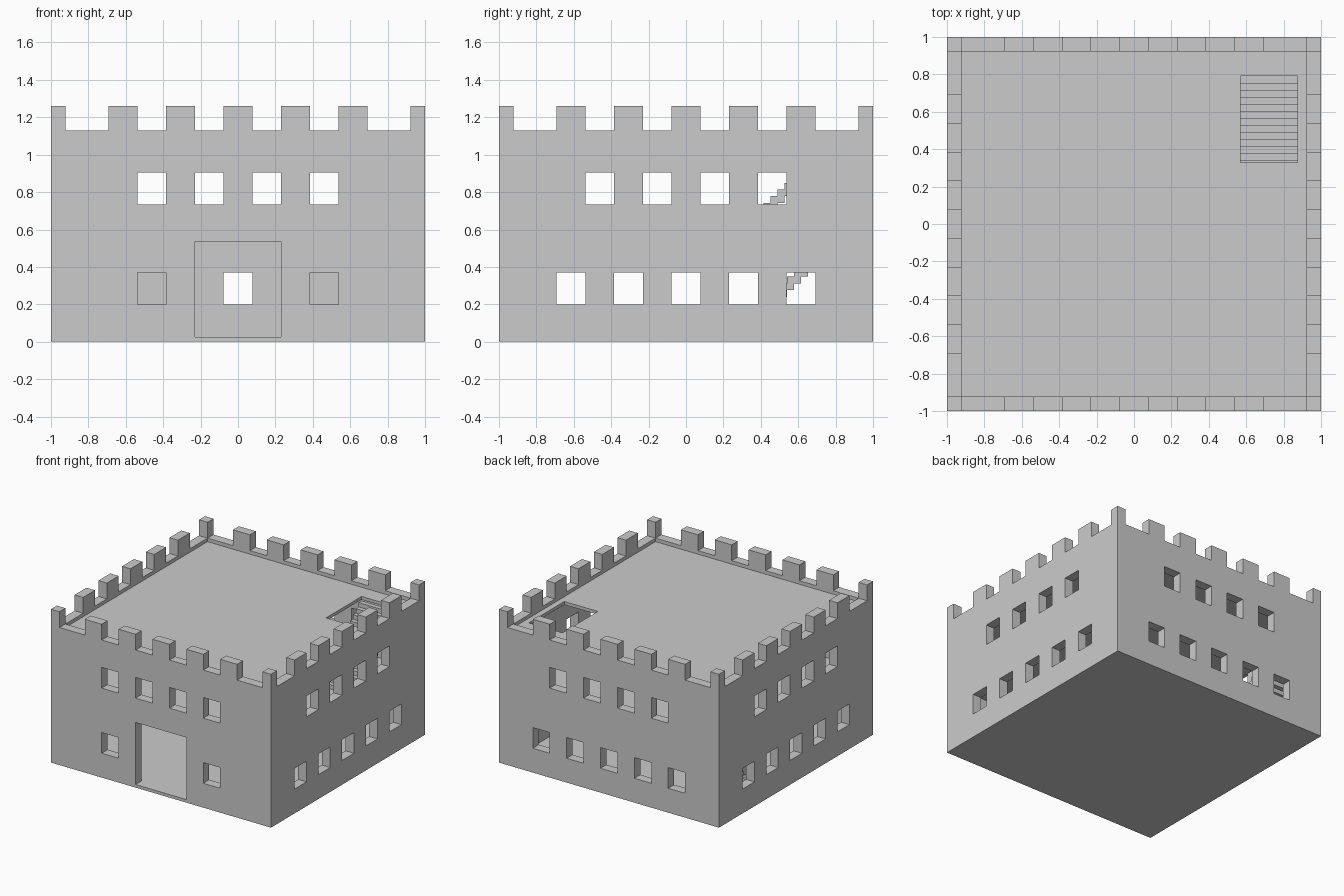
import bpy, bmesh
from mathutils import Matrix
from math import pi

cube = bpy.data.objects.get("Cube")
if cube:
    bpy.data.objects.remove(cube, do_unlink=True)

UNIT = 1 / 13                      # wall thickness, and half a window's width
INNER = 1 - UNIT
GROUND, STOREY, SLAB = 0.025, 0.538, 0.026
STEPS, RUN = 14, 0.0375
RISE = STOREY / (STEPS + 1)

stone = bpy.data.materials.new("grey_stone")
stone.use_nodes = True
stone.diffuse_color = (0.6, 0.6, 0.6, 1)
stone.node_tree.nodes["Principled BSDF"].inputs["Base Color"].default_value = (0.6, 0.6, 0.6, 1)


def finish(bm, name):
    bmesh.ops.remove_doubles(bm, verts=bm.verts[:], dist=0.0005)
    bmesh.ops.recalc_face_normals(bm, faces=bm.faces[:])
    mesh = bpy.data.meshes.new(name)
    bm.to_mesh(mesh)
    bm.free()
    mesh.materials.append(stone)
    obj = bpy.data.objects.new(name, mesh)
    bpy.context.collection.objects.link(obj)
    return obj


def plate(bm, us, vs, solid, place, open_ends=False):
    """Thick plate over a grid, with openings where solid(u, v) is false."""
    verts = {}

    def vert(i, j, k):
        if (i, j, k) not in verts:
            verts[i, j, k] = bm.verts.new(place(us[i], vs[j], k))
        return verts[i, j, k]

    def filled(i, j):
        if not 0 <= i < len(us) - 1:
            return open_ends
        if not 0 <= j < len(vs) - 1:
            return False
        return solid((us[i] + us[i + 1]) / 2, (vs[j] + vs[j + 1]) / 2)

    for i in range(len(us) - 1):
        for j in range(len(vs) - 1):
            if not filled(i, j):
                continue
            ring = [(i, j), (i + 1, j), (i + 1, j + 1), (i, j + 1)]
            for k in (0, 1):
                bm.faces.new([vert(a, b, k) for a, b in ring])
            sides = [(i, j - 1), (i + 1, j), (i, j + 1), (i - 1, j)]
            for n, side in enumerate(sides):
                if not filled(*side):
                    p, q = ring[n], ring[(n + 1) % 4]
                    bm.faces.new([vert(*p, 0), vert(*q, 0), vert(*q, 1), vert(*p, 1)])
    return list(verts.values())


# Outer walls: four mitred panels with windows, a doorway and battlements
def wall_rule(front):
    def solid(u, z):
        col = abs(u) / UNIT
        even = col < 1 or 3 < col < 5 or 7 < col < 9
        odd = 1 < col < 3 or 5 < col < 7
        if z > 1.13:
            return even or col > 12
        if 0.735 < z < 0.905:
            return not odd
        if front and col < 3 and GROUND < z < 0.535:
            return False
        if 0.2 < z < 0.37:
            return not (5 < col < 7 if front else even)
        return True
    return solid


half = [k * UNIT for k in (1, 3, 5, 7, 9, 12, 13)]
columns = [-u for u in reversed(half)] + half
rows = [0, GROUND, 0.2, 0.37, 0.535, 0.735, 0.905, 1.13, 1.26]


def wall_place(u, z, k):
    return (max(-INNER, min(INNER, u)) if k else u, -INNER if k else -1, z)


bm = bmesh.new()
for turn in range(4):
    panel = plate(bm, columns, rows, wall_rule(turn == 0), wall_place, True)
    bmesh.ops.rotate(bm, verts=panel, matrix=Matrix.Rotation(turn * pi / 2, 3, "Z"))
finish(bm, "outer_walls")


# Floors: slabs, with a stairwell where a flight comes up
def floor(name, top, well=None):
    x0, x1, y0, y1 = well or (-0.5, 0.5, -0.5, 0.5)

    def solid(x, y):
        return not (well and x0 < x < x1 and y0 < y < y1)

    def place(x, y, k):
        return (x, y, top - (0 if k else SLAB if top > SLAB else top))

    bm = bmesh.new()
    plate(bm, [-INNER, x0, x1, INNER], [-INNER, y0, y1, INNER], solid, place)
    finish(bm, name)


# Stairs: a stepped profile, stepped underneath too, given width along x
def stairs(name, x0, x1, y_end, base):
    upper, lower = [], []
    for n in range(STEPS):
        y = y_end - (STEPS - n) * RUN
        top = base + (n + 1) * RISE
        under = max(base - 0.005, top - 2 * RISE)
        upper += [(y, top), (y + RUN, top)]
        lower += [(y, under), (y + RUN, under)]
    outline = []
    for p in upper + lower[::-1]:
        if not outline or p != outline[-1]:
            outline.append(p)
    bm = bmesh.new()
    a, b = [[bm.verts.new((x, y, z)) for y, z in outline] for x in (x0, x1)]
    bm.faces.new(a)
    bm.faces.new(b[::-1])
    for n in range(len(a)):
        m = (n + 1) % len(a)
        bm.faces.new([a[n], a[m], b[m], b[n]])
    finish(bm, name)


NEAR, FAR = 0.57, 0.875
floor("ground_floor", GROUND)
floor("upper_floor", GROUND + STOREY, (-FAR, -NEAR, 0.30, 0.765))
floor("roof_floor", GROUND + 2 * STOREY, (NEAR, FAR, 0.33, 0.79))
stairs("lower_stairs", -FAR, -NEAR, 0.765, GROUND)
stairs("upper_stairs", NEAR, FAR, 0.79, GROUND + STOREY)
